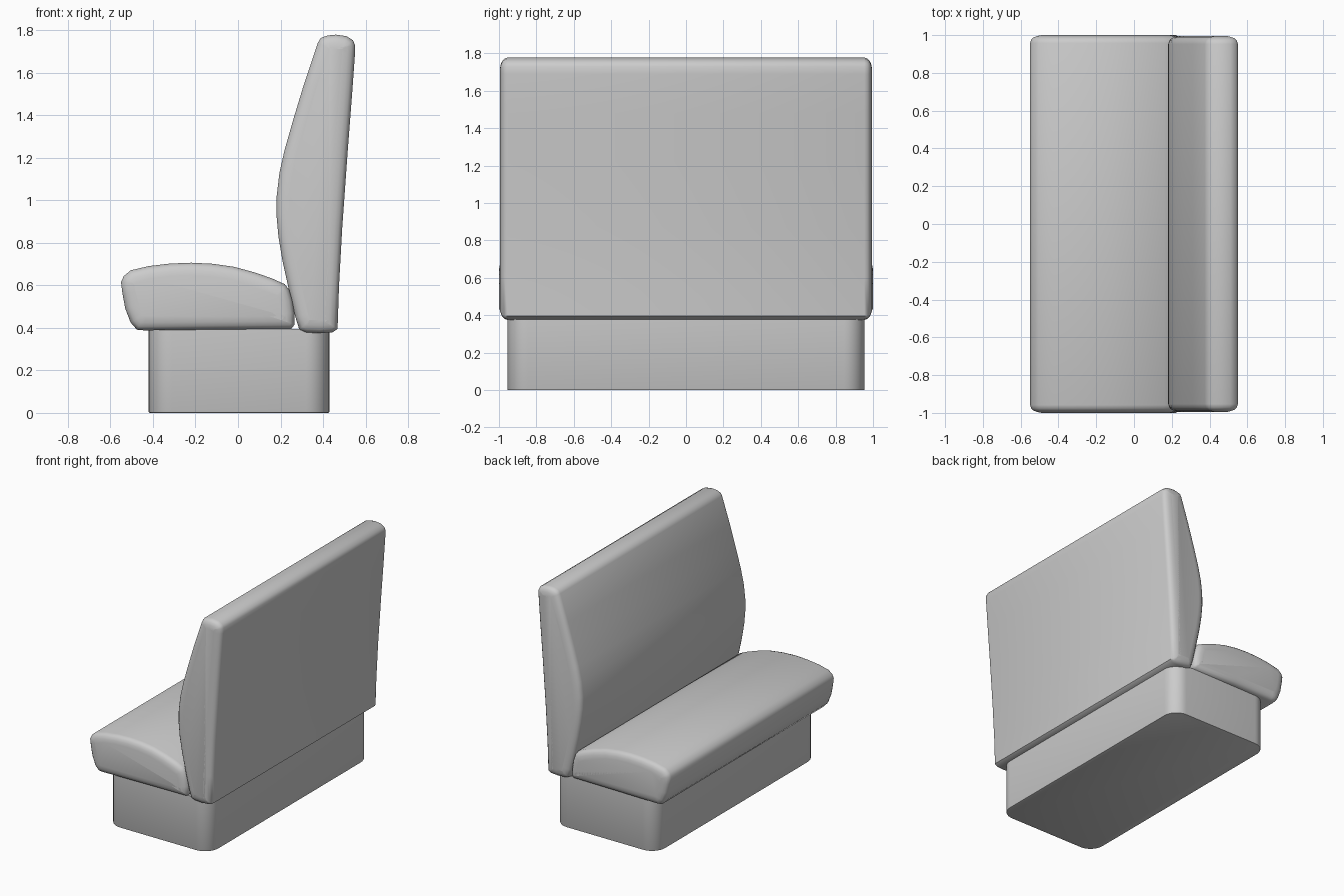
import bpy, bmesh, math
from mathutils import Vector

if "Cube" in bpy.data.objects:
    bpy.data.objects.remove(bpy.data.objects["Cube"])


def inset(points, d):
    # Move a closed outline inwards by d with mitred corners
    area = sum(a[0] * b[1] - b[0] * a[1] for a, b in zip(points, points[1:] + points[:1]))
    sign = 1 if area > 0 else -1
    out = []
    for i, p in enumerate(points):
        p = Vector(p)
        e1 = (p - Vector(points[i - 1])).normalized()
        e2 = (Vector(points[(i + 1) % len(points)]) - p).normalized()
        n1 = Vector((-e1.y, e1.x)) * sign
        n2 = Vector((-e2.y, e2.x)) * sign
        out.append(p + (n1 + n2) * d / (1 + n1.dot(n2)))
    return out


def finish(bm, name, angle):
    bmesh.ops.recalc_face_normals(bm, faces=bm.faces)
    mesh = bpy.data.meshes.new(name)
    bm.to_mesh(mesh)
    bm.free()
    obj = bpy.data.objects.new(name, mesh)
    bpy.context.collection.objects.link(obj)
    bpy.ops.object.select_all(action='DESELECT')
    obj.select_set(True)
    bpy.context.view_layer.objects.active = obj
    bpy.ops.object.shade_smooth_by_angle(angle=math.radians(angle))
    return obj


def cushion(name, profile, half):
    # Side profile stretched along y, with softly rounded ends
    ends = [(0.042, 0), (0.024, 0.006), (0.012, 0.018), (0.005, 0.036), (0, 0.06)]
    steps = [(-half + dy, d) for dy, d in reversed(ends)] + [(half - dy, d) for dy, d in ends]
    bm = bmesh.new()
    rings = [[bm.verts.new((p[0], y, p[1])) for p in inset(profile, d)] for y, d in steps]
    n = len(profile)
    for a, b in zip(rings, rings[1:]):
        for i in range(n):
            j = (i + 1) % n
            bm.faces.new((a[i], a[j], b[j], b[i]))
    bm.faces.new(rings[0])
    bm.faces.new(rings[-1])
    return finish(bm, name, 50)


# Seat cushion
cushion("seat", [
    (-0.55, 0.615), (-0.537, 0.643), (-0.505, 0.67), (-0.42, 0.69), (-0.32, 0.702),
    (-0.22, 0.706), (-0.12, 0.701), (-0.02, 0.687), (0.08, 0.66), (0.16, 0.632),
    (0.22, 0.605), (0.24, 0.58), (0.256, 0.53), (0.265, 0.47), (0.266, 0.415),
    (0.25, 0.395), (-0.1, 0.392), (-0.44, 0.388), (-0.475, 0.391), (-0.505, 0.425),
    (-0.53, 0.49), (-0.543, 0.56)], 1.0)

# Backrest
cushion("backrest", [
    (0.375, 1.74), (0.39, 1.763), (0.42, 1.774), (0.46, 1.778), (0.51, 1.771),
    (0.54, 1.752), (0.55, 1.73), (0.55, 1.69), (0.535, 1.48), (0.515, 1.22),
    (0.49, 0.87), (0.475, 0.6), (0.468, 0.395), (0.445, 0.379), (0.385, 0.375),
    (0.32, 0.378), (0.288, 0.392), (0.27, 0.45), (0.24, 0.575), (0.21, 0.71),
    (0.19, 0.83), (0.181, 0.93), (0.182, 1.02), (0.195, 1.13), (0.22, 1.24),
    (0.26, 1.38), (0.31, 1.545)], 0.995)

# Plinth with rounded corners
bm = bmesh.new()
bmesh.ops.create_cube(bm, size=1)
for v in bm.verts:
    v.co = (v.co.x * 0.85 + 0.005, v.co.y * 1.91, (v.co.z + 0.5) * 0.395)
upright = [e for e in bm.edges if abs(e.verts[0].co.z - e.verts[1].co.z) > 0.1]
bmesh.ops.bevel(bm, geom=upright, offset=0.11, segments=8, profile=0.5, affect='EDGES')
rim = [e for e in bm.edges if max(v.co.z for v in e.verts) < 0.01]
bmesh.ops.bevel(bm, geom=rim, offset=0.006, segments=2, profile=0.5, affect='EDGES')
finish(bm, "plinth", 35)
